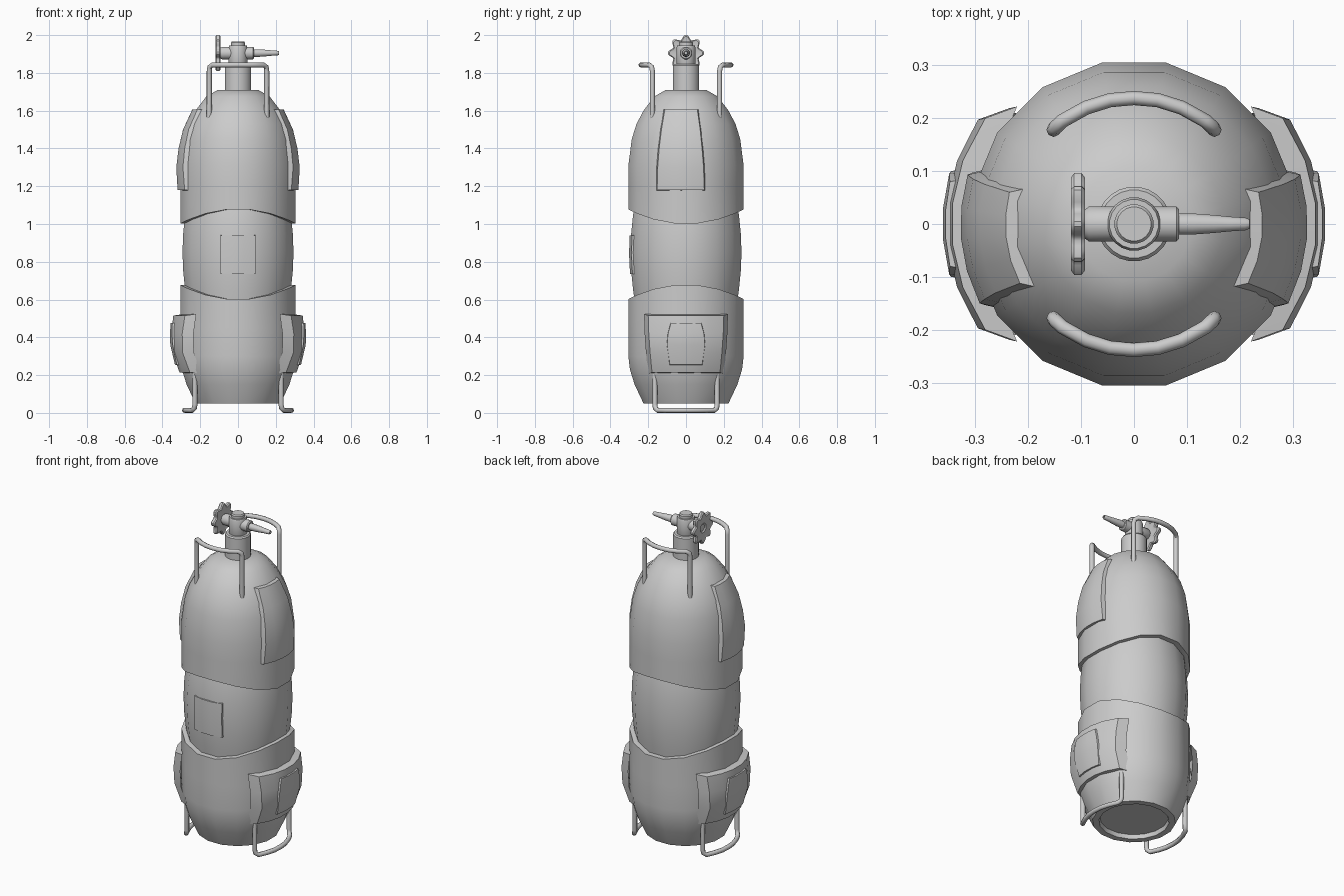
import bpy, bmesh, math
from mathutils import Matrix

cube = bpy.data.objects.get("Cube")
if cube:
    bpy.data.objects.remove(cube, do_unlink=True)

gray = bpy.data.materials.new("matte_gray")
gray.use_nodes = True
gray.diffuse_color = (0.6, 0.6, 0.6, 1)
gray.node_tree.nodes["Principled BSDF"].inputs["Base Color"].default_value = (0.6, 0.6, 0.6, 1)


def finish(obj, angle=35):
    bpy.ops.object.select_all(action="DESELECT")
    obj.select_set(True)
    bpy.context.view_layer.objects.active = obj
    if obj.type == "CURVE":
        bpy.ops.object.convert(target="MESH")
    bpy.ops.object.shade_smooth_by_angle(angle=math.radians(angle))
    return obj


def add_mesh(name, bm, matrix=Matrix(), angle=35):
    bmesh.ops.recalc_face_normals(bm, faces=bm.faces)
    bm.transform(matrix)
    mesh = bpy.data.meshes.new(name)
    bm.to_mesh(mesh)
    bm.free()
    mesh.materials.append(gray)
    obj = bpy.data.objects.new(name, mesh)
    bpy.context.collection.objects.link(obj)
    return finish(obj, angle)


def revolve(name, profile, sides=16, wave=None, lobes=0, matrix=Matrix(), angle=35):
    """Spin (radius, height) points about z; wave bends heights, lobes scallops the rim."""
    bm = bmesh.new()
    rings = []
    for i, (r, z) in enumerate(profile):
        ring = []
        for k in range(sides):
            a = 2 * math.pi * (k + 0.5) / sides
            rr = r / math.cos(math.pi / sides)
            if lobes and r > 0.05:
                rr *= 1 + 0.14 * math.cos(lobes * a)
            h = z + (wave(i, a) if wave else 0)
            ring.append(bm.verts.new((rr * math.cos(a), rr * math.sin(a), h)))
        rings.append(ring)
    for low, high in zip(rings, rings[1:]):
        for k in range(sides):
            n = (k + 1) % sides
            bm.faces.new((low[k], low[n], high[n], high[k]))
    bm.faces.new(rings[0])
    bm.faces.new(rings[-1])
    return add_mesh(name, bm, matrix, angle)


def pad(name, rows, segments, depth, flare, matrix):
    """Curved plate on the +x side; rows are (height, radius, y start, y end)."""
    bm = bmesh.new()
    outer, base = {}, {}
    last = len(rows) - 1
    for i, (z, r, y0, y1) in enumerate(rows):
        for j in range(segments + 1):
            y = y0 + (y1 - y0) * j / segments
            x = math.sqrt(r * r - y * y)
            outer[i, j] = bm.verts.new((x, y, z))
            if i in (0, last) or j in (0, segments):
                dy = flare * ((j == segments) - (j == 0))
                dz = 0.4 * flare * ((i == 0) - (i == last))
                base[i, j] = bm.verts.new((x - depth, y + dy, z + dz))
    for i in range(last):
        for j in range(segments):
            bm.faces.new((outer[i, j], outer[i, j + 1], outer[i + 1, j + 1], outer[i + 1, j]))
    # Skirt around the border
    border = [((0, j), (0, j + 1)) for j in range(segments)]
    border += [((last, j), (last, j + 1)) for j in range(segments)]
    border += [((i, j), (i + 1, j)) for i in range(last) for j in (0, segments)]
    for a, b in border:
        bm.faces.new((outer[a], outer[b], base[b], base[a]))
    return add_mesh(name, bm, matrix, 28)


def tube(name, half_path, radius, place):
    """Symmetric bent tube; half_path holds (sideways, outward, height) up to the middle."""
    path = half_path + [(-s, d, z) for s, d, z in reversed(half_path[:-1])]
    curve = bpy.data.curves.new(name, "CURVE")
    curve.dimensions = "3D"
    curve.bevel_depth = radius
    curve.bevel_resolution = 2
    curve.use_fill_caps = True
    spline = curve.splines.new("POLY")
    spline.points.add(len(path) - 1)
    for point, p in zip(spline.points, path):
        point.co = (*place(*p), 1)
    curve.materials.append(gray)
    obj = bpy.data.objects.new(name, curve)
    bpy.context.collection.objects.link(obj)
    return finish(obj, 50)


# Tank: wavy-edged shells over a barrel-shaped middle
def upper_edge(i, a):
    return -0.04 * math.cos(2 * a) if i < 2 else 0


def lower_edge(i, a):
    return 0.04 * math.cos(2 * a) if i > 6 else 0


revolve("upper_shell", [(0.27, 1.04), (0.305, 1.04), (0.305, 1.2), (0.305, 1.31), (0.287, 1.45),
                        (0.262, 1.53), (0.225, 1.6), (0.168, 1.675), (0.107, 1.71)], wave=upper_edge)
revolve("middle_barrel", [(0.265, 0.55), (0.28, 0.65), (0.29, 0.75), (0.294, 0.85),
                          (0.29, 0.95), (0.28, 1.05), (0.265, 1.12)])
revolve("lower_shell", [(0.185, 0.075), (0.19, 0.05), (0.225, 0.05), (0.272, 0.15), (0.297, 0.23),
                        (0.305, 0.3), (0.305, 0.45), (0.305, 0.64), (0.27, 0.64)], wave=lower_edge)

# Side pads with small plates on the lower ones
upper_rows = [(1.605, 0.243, -0.112, 0.06), (1.5, 0.292, -0.13, 0.075), (1.4, 0.316, -0.142, 0.085),
              (1.3, 0.328, -0.15, 0.093), (1.18, 0.321, -0.153, 0.097)]
lower_rows = [(0.515, 0.345, -0.2, 0.2), (0.42, 0.355, -0.197, 0.197),
              (0.32, 0.35, -0.19, 0.19), (0.215, 0.312, -0.18, 0.18)]
plate_rows = [(0.475, 0.357, -0.08, 0.08), (0.42, 0.362, -0.095, 0.095),
              (0.36, 0.36, -0.1, 0.1), (0.255, 0.335, -0.085, 0.085)]
for side, sign in (("left", 1), ("right", -1)):
    flip = Matrix.Diagonal((sign, 1, 1, 1))
    pad("upper_pad_" + side, upper_rows, 4, 0.04, 0.009, flip)
    pad("lower_pad_" + side, lower_rows, 5, 0.06, 0.022, flip)
    pad("pad_plate_" + side, plate_rows, 3, 0.02, 0.003, flip)

# Front label plate
pad("front_plate", [(0.94, 0.3, -0.092, 0.092), (0.84, 0.303, -0.092, 0.092), (0.735, 0.298, -0.092, 0.092)],
    3, 0.03, 0.004, Matrix.Rotation(-math.pi / 2, 4, "Z"))

# Tube handles above and foot loops below
handle = [(0.152, 0.178, 1.55), (0.152, 0.178, 1.81), (0.149, 0.182, 1.832), (0.135, 0.195, 1.842),
          (0.09, 0.22, 1.842), (0.045, 0.234, 1.842), (0, 0.238, 1.842)]
foot = [(0.165, 0.228, 0.28), (0.165, 0.228, 0.045), (0.162, 0.231, 0.025), (0.15, 0.243, 0.0135),
        (0.1, 0.265, 0.0135), (0.05, 0.279, 0.0135), (0, 0.283, 0.0135)]
for sign, end, side in ((-1, "front", "right"), (1, "back", "left")):
    tube("handle_" + end, handle, 0.0135, lambda s, d, z: (s, sign * d, z))
    tube("foot_loop_" + side, foot, 0.0135, lambda s, d, z: (sign * d, s, z))

# Neck and valve body
revolve("neck", [(0.07, 1.69), (0.07, 1.84), (0.064, 1.848)], 24)
revolve("valve_body", [(0.046, 1.84), (0.05, 1.85), (0.05, 1.935), (0.046, 1.945),
                       (0.037, 1.945), (0.037, 1.96), (0.032, 1.967)], 20)

# Sideways valve parts, spun about the x axis
sideways = Matrix.Translation((0, 0, 1.905)) @ Matrix.Rotation(math.pi / 2, 4, "Y")
revolve("outlet_collar", [(0.033, 0.03), (0.033, 0.08), (0.028, 0.085)], 16, matrix=sideways)
revolve("nozzle", [(0.02, 0.08), (0.02, 0.11), (0.017, 0.15), (0.014, 0.18), (0.012, 0.21), (0.009, 0.218),
                   (0.006, 0.218), (0.006, 0.205)], 12, matrix=sideways)
revolve("valve_stem", [(0.026, -0.095), (0.033, -0.085), (0.033, -0.03)], 16, matrix=sideways)
revolve("hand_wheel", [(0.02, -0.11), (0.028, -0.116), (0.05, -0.114), (0.078, -0.119), (0.085, -0.113),
                       (0.085, -0.099), (0.078, -0.093), (0.05, -0.098), (0.028, -0.095)],
        64, lobes=8, matrix=sideways)
